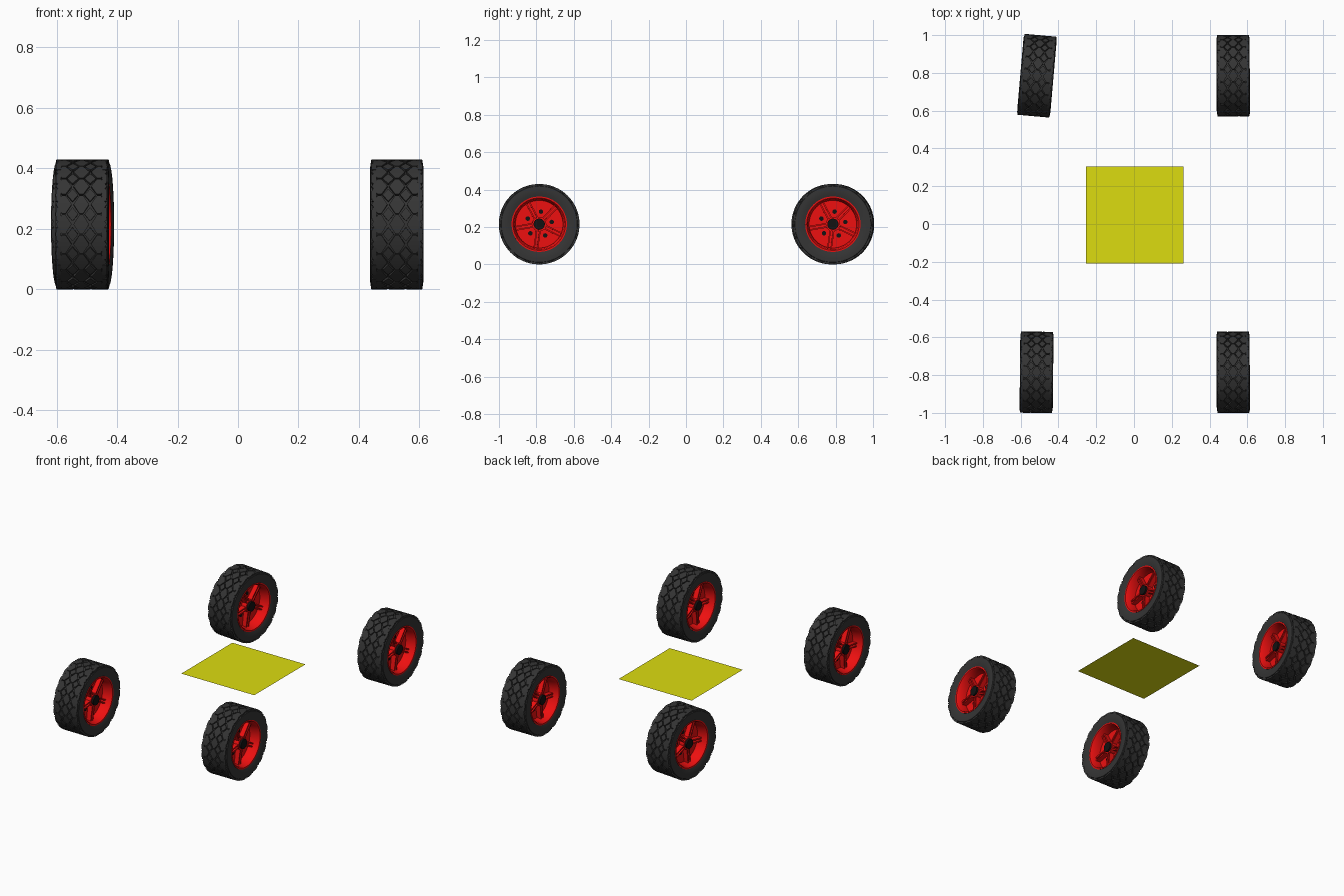
import bpy, bmesh
from math import sin, cos, pi, radians
from mathutils import Matrix

if "Cube" in bpy.data.objects:
    bpy.data.objects.remove(bpy.data.objects["Cube"])


def material(name, rgb):
    m = bpy.data.materials.new(name)
    m.diffuse_color = (*rgb, 1)
    m.use_nodes = True
    m.node_tree.nodes["Principled BSDF"].inputs["Base Color"].default_value = m.diffuse_color
    return m


RUBBER = material("rubber", (0.035, 0.035, 0.035))
RED = material("red_paint", (0.85, 0.005, 0.005))
BLACK = material("black_metal", (0.006, 0.006, 0.006))
YELLOW = material("yellow_paint", (0.72, 0.72, 0.005))
RADIUS = 0.215


def polar(x, r, a):
    return (x, r * cos(a), r * sin(a))


def lathe(bm, profile, n=64):
    """Closed (x, radius) loop revolved about the x axis."""
    rings = [[bm.verts.new(polar(x, r, 2 * pi * i / n)) for x, r in profile] for i in range(n)]
    k = len(profile)
    for i in range(n):
        a, b = rings[i], rings[(i + 1) % n]
        for j in range(k):
            bm.faces.new((a[j], a[(j + 1) % k], b[(j + 1) % k], b[j]))


def cylinder(bm, r, length, y=0, z=0, n=24):
    bmesh.ops.create_cone(bm, cap_ends=True, segments=n, radius1=r, radius2=r, depth=length,
                          matrix=Matrix.Translation((0, y, z)) @ Matrix.Rotation(pi / 2, 4, 'Y'))


def finish(bm, name, mat):
    bmesh.ops.recalc_face_normals(bm, faces=bm.faces)
    me = bpy.data.meshes.new(name)
    bm.to_mesh(me)
    bm.free()
    me.materials.append(mat)
    ob = bpy.data.objects.new(name, me)
    bpy.context.collection.objects.link(ob)
    bpy.context.view_layer.objects.active = ob
    for o in bpy.context.selected_objects:
        o.select_set(False)
    ob.select_set(True)
    bpy.ops.object.shade_smooth_by_angle(angle=radians(30))
    return ob


def tread_block(bm, xc, ac, left, right, tip, half):
    """Raised lozenge that follows the curve of the tyre."""
    rows = [(-half, -tip, tip), (0, -left, right), (half, -tip, tip)]
    layers = []
    for r in (0.2, RADIUS):
        layers.append([[bm.verts.new(polar(xc + x, r, ac + a)) for x in (x0, x1)]
                       for a, x0, x1 in rows])
    lo, hi = layers
    for i in (0, 1):
        bm.faces.new((hi[i][0], hi[i][1], hi[i + 1][1], hi[i + 1][0]))
        for s in (0, 1):
            bm.faces.new((lo[i][s], hi[i][s], hi[i + 1][s], lo[i + 1][s]))
    for i in (0, 2):
        bm.faces.new((lo[i][0], lo[i][1], hi[i][1], hi[i][0]))


def make_tyre():
    bm = bmesh.new()
    half = [(0.081, 0.206), (0.087, 0.203), (0.088, 0.185), (0.086, 0.165), (0.08, 0.146)]
    lathe(bm, half + [(-x, r) for x, r in reversed(half)], 72)
    # Three staggered rows of lozenge blocks
    count = 20
    step = 2 * pi / count
    for i in range(count):
        a = i * step
        for xc in (-0.058, 0, 0.058):
            tread_block(bm, xc, a, 0.026, 0.026, 0.006, step * 0.47)
        for xc in (-0.029, 0.029):
            tread_block(bm, xc, a + step / 2, 0.0185, 0.0185, 0.001, step * 0.33)
        for s in (-1, 1):
            tread_block(bm, s * 0.076, a + step / 2, 0.009, 0.009, 0.007, step * 0.33)
    return finish(bm, "tyre", RUBBER)


def make_rim():
    bm = bmesh.new()
    half = [(0.083, 0.148), (0.083, 0.14), (0.074, 0.134), (0.03, 0.127)]
    loop = half + [(-x, r) for x, r in reversed(half)]
    lathe(bm, loop + [(-0.07, 0.148), (0.07, 0.148)])
    # Centre web and collar
    cylinder(bm, 0.13, 0.04, n=64)
    cylinder(bm, 0.038, 0.11, n=32)
    # Five radial spokes, deeper at the hub
    for k in range(5):
        a = radians(46 + 72 * k)
        out = [(-0.052, 0.03), (0.052, 0.03), (0.048, 0.131), (-0.048, 0.131)]
        for off in (-0.009, 0.009):
            ends = []
            for w in (off - 0.004, off + 0.004):
                ends.append([bm.verts.new((x, r * cos(a) - w * sin(a), r * sin(a) + w * cos(a)))
                             for x, r in out])
            bm.faces.new(ends[0])
            bm.faces.new(ends[1])
            for j in range(4):
                bm.faces.new((ends[0][j], ends[0][(j + 1) % 4], ends[1][(j + 1) % 4], ends[1][j]))
    return finish(bm, "rim", RED)


def make_hub():
    bm = bmesh.new()
    cylinder(bm, 0.03, 0.135, n=32)
    for k in range(5):
        a = radians(10 + 72 * k)
        cylinder(bm, 0.012, 0.05, 0.068 * cos(a), 0.068 * sin(a), 16)
    return finish(bm, "hub_and_bolts", BLACK)


# Four wheels sharing the same part meshes
parts = [make_tyre(), make_rim(), make_hub()]
wheels = [("front_right", 0.525, -0.785, 0.3), ("back_right", 0.525, 0.785, 0.3),
          ("front_left", -0.516, -0.785, -0.6), ("back_left", -0.514, 0.785, -5)]
for place, x, y, turn in wheels:
    for p in parts:
        ob = p.copy()
        ob.name = f"{place}_{p.name}"
        ob.location = (x, y, RADIUS)
        ob.rotation_euler = (0, 0, radians(turn))
        bpy.context.collection.objects.link(ob)
for p in parts:
    bpy.data.objects.remove(p)

# Flat floor plate between the wheels
bpy.ops.mesh.primitive_plane_add(size=1, location=(0.004, 0.048, 0.218))
plate = bpy.context.object
plate.name = "floor_plate"
plate.scale = (0.515, 0.515, 1)
plate.data.materials.append(YELLOW)
